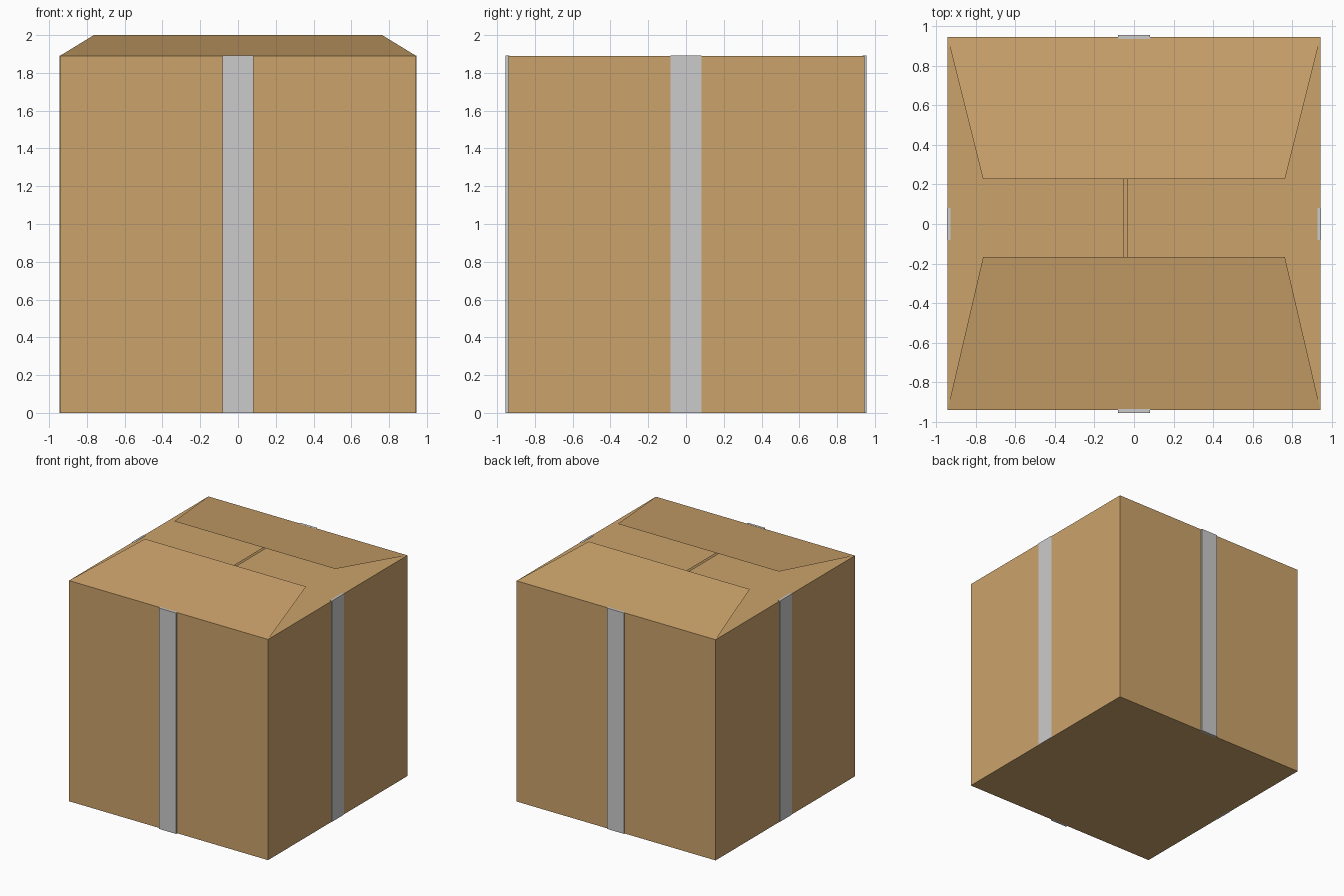
import bpy, bmesh

if "Cube" in bpy.data.objects:
    bpy.data.objects.remove(bpy.data.objects["Cube"])

X = 0.943                 # half width
Y0, Y1 = -0.94, 0.946     # front and back walls
H = 1.89                  # wall height

card = bpy.data.materials.new("cardboard")
card.diffuse_color = (0.60, 0.365, 0.147, 1)
card.use_nodes = True
card.node_tree.nodes["Principled BSDF"].inputs["Base Color"].default_value = card.diffuse_color


def make(name, bm, mat=None):
    me = bpy.data.meshes.new(name)
    bm.to_mesh(me)
    bm.free()
    if mat:
        me.materials.append(mat)
    ob = bpy.data.objects.new(name, me)
    bpy.context.collection.objects.link(ob)
    return ob


def sheet(name, pts):
    bm = bmesh.new()
    f = bm.faces.new([bm.verts.new(p) for p in pts])
    f.normal_update()
    if f.normal.z < 0:
        f.normal_flip()
    return make(name, bm, card)


def block(bm, lo, hi):
    geo = bmesh.ops.create_cube(bm, size=1)
    for v in geo["verts"]:
        v.co = [l + (c + 0.5) * (h - l) for c, l, h in zip(v.co, lo, hi)]


# Open-topped carton: four walls and a bottom
bm = bmesh.new()
block(bm, (-X, Y0, 0), (X, Y1, H))
bm.normal_update()
top = [f for f in bm.faces if f.normal.z > 0.5]
bmesh.ops.delete(bm, geom=top, context='FACES_ONLY')
make("carton_walls", bm, card)

# Side flaps lying flat, with a narrow gap between them
for name, outer, inner in (("left_flap", -X, -0.053), ("right_flap", X, -0.033)):
    sheet(name, [(outer, Y0, H), (inner, Y0, H), (inner, Y1, H), (outer, Y1, H)])

# Tapered front and back flaps, slightly raised
for name, y, tip in (("front_flap", Y0, -0.168), ("back_flap", Y1, 0.227)):
    sheet(name, [(-X, y, H), (X, y, H), (0.763, tip, 2.0), (-0.763, tip, 2.0)])

# Vertical tape strips, one on each wall
W, T = 0.082, H + 0.002
strips = {
    "front_tape": ((-W, -0.955, 0), (W, -0.935, T)),
    "back_tape": ((-W, 0.935, 0), (W, 0.955, T)),
    "left_tape": ((-X - 0.003, -W, 0), (-0.928, W, T)),
    "right_tape": ((0.928, -W, 0), (X + 0.003, W, T)),
}
for name, (lo, hi) in strips.items():
    bm = bmesh.new()
    block(bm, lo, hi)
    make(name, bm)
